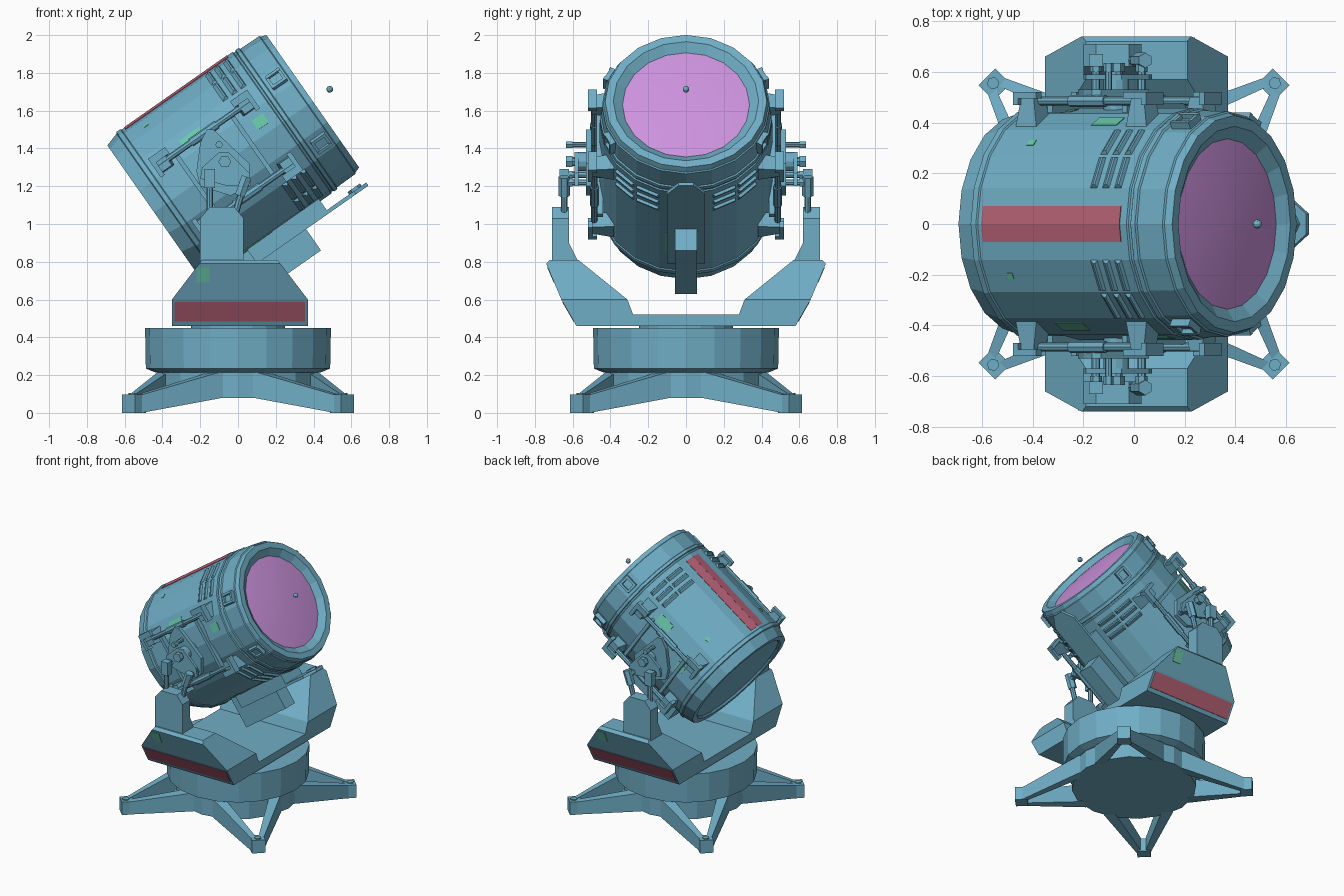
import bpy, bmesh, math
from mathutils import Matrix, Vector

if "Cube" in bpy.data.objects:
    bpy.data.objects.remove(bpy.data.objects["Cube"])

def material(name, rgb):
    m = bpy.data.materials.new(name)
    m.diffuse_color = (*rgb, 1)
    m.use_nodes = True
    m.node_tree.nodes["Principled BSDF"].inputs["Base Color"].default_value = m.diffuse_color
    return m

BLUE = material("steel blue", (0.16, 0.42, 0.56))
PINK = material("lens violet", (0.61, 0.29, 0.73))
RED = material("dull red", (0.47, 0.12, 0.18))
GREEN = material("mint green", (0.14, 0.58, 0.40))

I = Matrix()
# lamp frame: local x = beam axis, y = side, z = up across the drum
LAMP = Matrix.Translation((0.367, 0, 1.63)) @ Matrix.Rotation(math.radians(-35), 4, 'Y')

def rot(axis, deg):
    return Matrix.Rotation(math.radians(deg), 4, axis)

def mesh(name, verts, faces, mat=BLUE, M=I):
    bm = bmesh.new()
    vs = [bm.verts.new(M @ Vector(v)) for v in verts]
    for f in faces:
        bm.faces.new([vs[i] for i in f])
    bmesh.ops.recalc_face_normals(bm, faces=bm.faces)
    me = bpy.data.meshes.new(name)
    bm.to_mesh(me)
    bm.free()
    me.materials.append(mat)
    o = bpy.data.objects.new(name, me)
    bpy.context.collection.objects.link(o)
    return o

def loft(name, a, b, mat=BLUE, M=I):
    """Solid between two outlines of equal length."""
    n = len(a)
    sides = [(i, (i + 1) % n, n + (i + 1) % n, n + i) for i in range(n)]
    return mesh(name, list(a) + list(b), sides + [tuple(range(n)), tuple(range(n, 2 * n))], mat, M)

def box(name, x, y, z, mat=BLUE, M=I):
    q = [(x[0], y[0]), (x[1], y[0]), (x[1], y[1]), (x[0], y[1])]
    return loft(name, [(*p, z[0]) for p in q], [(*p, z[1]) for p in q], mat, M)

def plate_xz(name, pts, y0, y1, mat=BLUE, M=I):
    return loft(name, [(x, y0, z) for x, z in pts], [(x, y1, z) for x, z in pts], mat, M)

def rod(name, p, q, r, n=8, mat=BLUE, M=I):
    p, q = Vector(p), Vector(q)
    R = (q - p).to_track_quat('Z', 'Y').to_matrix()
    c = [R @ Vector((r * math.cos(2 * math.pi * i / n), r * math.sin(2 * math.pi * i / n), 0)) for i in range(n)]
    return loft(name, [p + v for v in c], [q + v for v in c], mat, M)

def lathe(name, prof, n, mat=BLUE, M=I):
    """Revolve (u, r) points about local x, closing the ends."""
    verts, faces = [], []
    for u, r in prof:
        for i in range(n):
            a = 2 * math.pi * i / n
            verts.append((u, r * math.sin(a), r * math.cos(a)))
    for k in range(len(prof) - 1):
        for i in range(n):
            j = (i + 1) % n
            faces.append((k * n + i, k * n + j, (k + 1) * n + j, (k + 1) * n + i))
    faces += [tuple(range(n)), tuple(range(len(verts) - n, len(verts)))]
    return mesh(name, verts, faces, mat, M)

# ---- star base with four split legs
UP = rot('Y', -90)
lathe("base_hub", [(0.08, 0.43), (0.22, 0.43)], 16, BLUE, UP)
for k in range(4):
    L = rot('Z', 45 + 90 * k)
    for s in (1, -1):
        tip = [(0.77, s * 0.005, 0), (0.77, s * 0.045, 0), (0.77, s * 0.045, 0.095), (0.77, s * 0.005, 0.095)]
        hub = [(0.354, s * 0.16, 0.08), (0.354, s * 0.24, 0.08), (0.354, s * 0.24, 0.22), (0.354, s * 0.16, 0.22)]
        loft("leg_arm", tip, hub, BLUE, L)
    box("leg_foot", (0.735, 0.82), (-0.047, 0.047), (0, 0.098), BLUE, L)
    rod("foot_bolt", (0.785, 0, 0.09), (0.785, 0, 0.105), 0.025, 6, BLUE, L)

# ---- turntable
lathe("turntable", [(0.215, 0.44), (0.235, 0.488), (0.45, 0.492)], 20, BLUE, UP)
lathe("turntable_neck", [(0.44, 0.25), (0.47, 0.25)], 20, BLUE, UP)

# ---- yoke: straight lower cradle and tapering arms
def yoke_piece(name, pts):
    def half(z):
        return 0.36 - max(0, z - 0.6) / 0.21 * 0.16
    loft(name, [(0.01 - half(z), y, z) for y, z in pts], [(0.01 + half(z), y, z) for y, z in pts])

yoke_piece("yoke_cradle", [(-.58, .46), (.58, .46), (.66, .60), (.31, .60), (.28, .52),
                           (-.28, .52), (-.31, .60), (-.66, .60)])
for s in (1, -1):
    yoke_piece("yoke_arm", [(s * y, z) for y, z in
                            [(.31, .60), (.66, .60), (.74, .79), (.72, .81), (.57, .81)]])
    H = rot('Z', 0 if s < 0 else 180)
    # painted strip and small label on the outer faces
    def slanted(name, x0, x1, y0, z0, y1, z1, mat):
        a = [(x0, -y0, z0), (x1, -y0, z0), (x1, -y1, z1), (x0, -y1, z1)]
        loft(name, [(x, y - .003, z) for x, y, z in a], [(x, y + .004, z) for x, y, z in a], mat, H)
    o = 0.01 * -s
    slanted("yoke_strip", -.345 + o, .345 + o, .594, .485, .652, .586, RED)
    slanted("yoke_label", -.23 + o, -.16 + o, .698, .69, .732, .77, GREEN)

    # ---- post on each arm
    plate_xz("post", [(-.2, .8), (.03, .8), (.03, 1.03), (-.02, 1.09), (-.15, 1.09), (-.2, 1.03)], s * .62, s * .71)
    loft("post_gusset", [(-.2, s * .57, .8), (-.2, s * .63, .8), (-.2, s * .63, .92)],
         [(.03, s * .57, .8), (.03, s * .63, .8), (.03, s * .63, .92)])
    # ---- actuators and pivot linkage
    rod("actuator_rear", (-.15, s * .645, 1.0), (-.15, s * .645, 1.2), .018, 8)
    box("actuator_rear_head", (-.178, -.122), (s * .62, s * .67), (1.19, 1.29))
    rod("actuator_front", (-.03, s * .645, 1.0), (.02, s * .645, 1.17), .018, 8)
    rod("actuator_front_head", (.01, s * .645, 1.15), (.045, s * .645, 1.25), .03, 6)
    plate_xz("pivot_plate", [(-.13, 1.5), (-.165, 1.5), (-.2, 1.43), (-.22, 1.28), (-.2, 1.2), (-.04, 1.15),
                             (.06, 1.2), (.06, 1.32)], s * .5, s * .53)
    plate_xz("link_plate", [(-.2, 1.24), (-.05, 1.2), (.07, 1.2), (.06, 1.27), (-.05, 1.38), (-.1, 1.38),
                            (-.19, 1.3)], s * .57, s * .59)
    rod("trunnion", (-.07, s * .4, 1.33), (-.07, s * .585, 1.33), .05, 12)
    for x, z, r in ((-.07, 1.33, .034), (-.15, 1.26, .024), (.03, 1.22, .024), (-.1, 1.42, .02)):
        rod("link_pin", (x, s * .5, z), (x, s * .615, z), r * .7, 8)
        rod("link_nut", (x, s * .6, z), (x, s * .635, z), r, 6)

    # ---- side frame rails and drum clamps
    for v in (.19, -.21):
        rod("side_rail", (-.83, s * .485, v), (-.24, s * .485, v), .017, 8, BLUE, LAMP)
        t = 1 if v > 0 else -1
        for u in (-.8, -.27):
            e = 1 if u > -.5 else -1
            loft("clamp_web", [(u - .05, s * .38, v - .05), (u + .05, s * .38, v - .05), (u + .05, s * .38, v + .05),
                               (u - .05, s * .38, v + .05)],
                 [(u - .03, s * .5, v - .04), (u + .03, s * .5, v - .04), (u + .03, s * .5, v + .04),
                  (u - .03, s * .5, v + .04)], BLUE, LAMP)
            box("clamp_pad", (u - .055, u + .055), (s * .495, s * .52), (v + t * .02, v + t * .06), BLUE, LAMP)
            box("clamp_end", (u + e * .03, u + e * .055), (s * .47, s * .52), (v - .06, v + .06), BLUE, LAMP)
        rod("rail_collar", (-.62, s * .485, v), (-.45, s * .485, v), .024, 8, BLUE, LAMP)
    for u in (-.72, -.36):
        box("side_strut", (u - .012, u + .012), (s * .44, s * .475), (-.21, .19), BLUE, LAMP)

    # ---- front ring latches and louvres
    for a in (63, 117):
        F = LAMP @ rot('X', -s * a)
        box("latch_base", (-.1, -.01), (-.04, .04), (.42, .452), BLUE, F)
        for y in (-.034, .034):
            box("latch_cheek", (-.1, -.01), (y - .008, y + .008), (.45, .472), BLUE, F)
        for u in (-.094, -.018):
            box("latch_bar", (u - .008, u + .008), (-.034, .034), (.45, .468), BLUE, F)
    for a in (36, 144):
        for k in range(3):
            u = -.36 + .058 * k
            for d in (-9, 9):
                F = LAMP @ rot('X', -s * (a + d))
                w = (-.066, .072) if s * d > 0 else (-.072, .066)
                loft("louvre", [(u, w[0], .447), (u, w[1], .447), (u + .04, w[1], .447), (u + .04, w[0], .447)],
                     [(u + .025, w[0] + .01, .466), (u + .025, w[1] - .01, .466), (u + .034, w[1] - .01, .466),
                      (u + .034, w[0] + .01, .466)], BLUE, F)

# ---- lamp drum, lens and focus ball
lathe("lamp_drum", [(-.975, .34), (-.975, .38), (-.99, .39), (-.99, .432), (-.915, .455), (-.91, .463), (-.885, .463),
                    (-.88, .457), (-.165, .457), (-.16, .45), (-.15, .45), (-.145, .457), (-.125, .455), (-.12, .447),
                    (0, .445), (.005, .438), (.035, .428), (.035, .385), (0, .335)], 20, BLUE, LAMP)
lens = lathe("lens", [(.001, .337), (.009, .27), (.017, .17), (.022, .07), (.023, .01)], 20, PINK, LAMP)
for p in lens.data.polygons:
    p.use_smooth = len(p.vertices) == 4
lathe("focus_ball", [(.145 + .018 * math.cos(t * math.pi / 6), max(.001, .018 * math.sin(t * math.pi / 6)))
                     for t in range(7)], 10, BLUE, LAMP)

# ---- red strip folded over the crown, green labels on drum facets
for s in (1, -1):
    box("crown_strip", (-.862, -.197), (0, s * .072), (.448, .4545), RED,
        LAMP @ rot('X', 0) @ Matrix.Translation((0, 0, .457)) @ rot('X', -s * 9) @ Matrix.Translation((0, 0, -.4515)))
for a, u, hu, hw in ((63, -.6, .065, .032), (81, -.255, .035, .03), (27, -.76, .013, .013), (171, -.64, .1, .04),
                     (-63, -.43, .06, .032), (-81, -.72, .035, .03), (-45, -.717, .016, .014)):
    box("drum_label", (u - hu, u + hu), (-hw, hw), (.447, .4545), GREEN, LAMP @ rot('X', a))

# ---- underside equipment box with sighting flap
box("under_box", (-.784, -.382), (-.057, .057), (-.672, -.43), BLUE, LAMP)
box("under_mount", (-.7, -.235), (-.1, .1), (-.535, -.43), BLUE, LAMP)
flap = [(-.25, -.1), (-.06, -.1), (.02, -.04), (.02, .04), (-.06, .1), (-.25, .1)]
loft("sight_flap", [(u, y, -.535) for u, y in flap], [(u, y, -.515) for u, y in flap], BLUE, LAMP)
rod("flap_nut", (-.05, 0, -.52), (-.05, 0, -.5), .04, 6, BLUE, LAMP)
